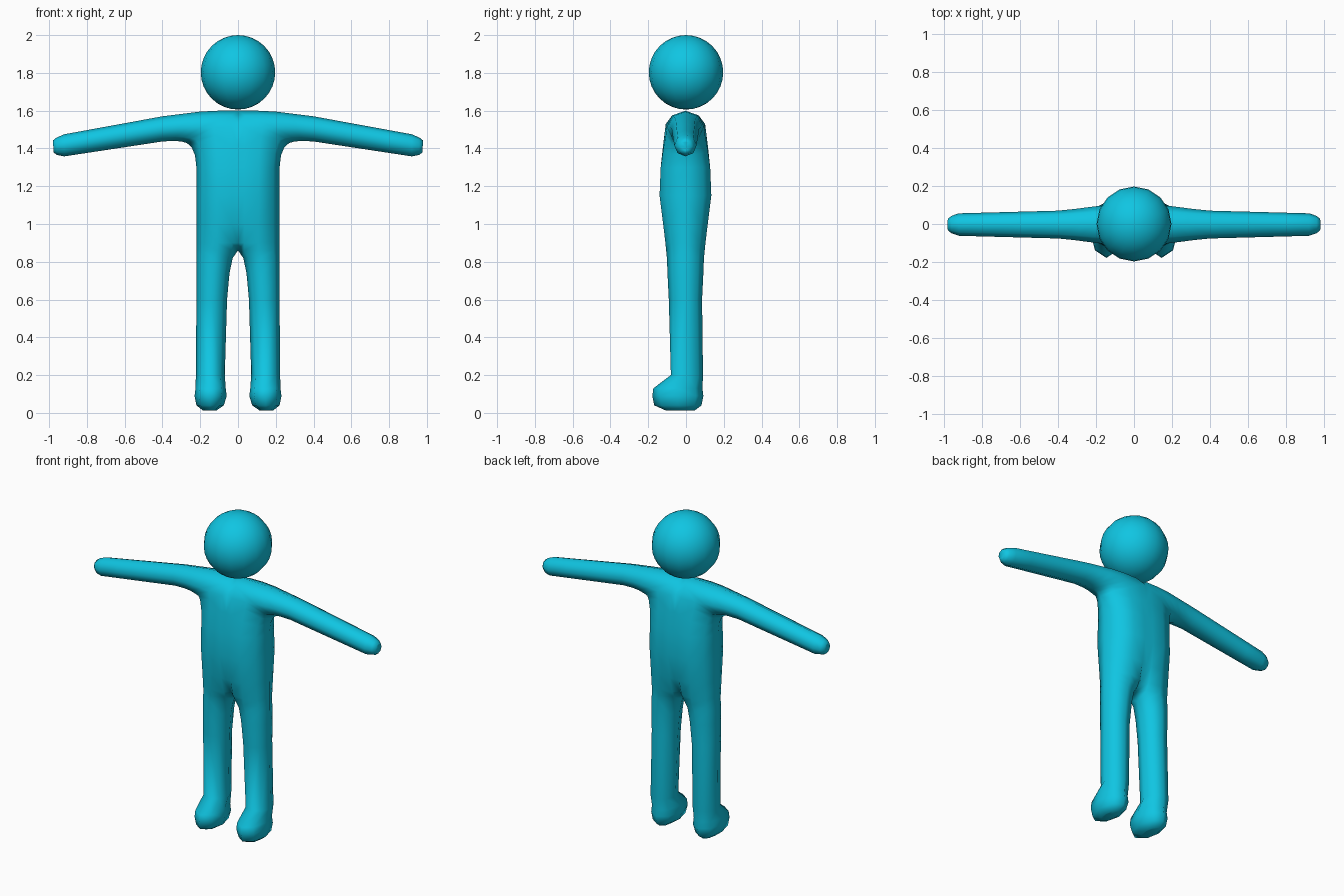
import bpy, bmesh, math

if "Cube" in bpy.data.objects:
    bpy.data.objects.remove(bpy.data.objects["Cube"])

cyan = bpy.data.materials.new("bright cyan")
cyan.diffuse_color = (0.005, 0.56, 0.76, 1)
cyan.use_nodes = True
cyan.node_tree.nodes["Principled BSDF"].inputs["Base Color"].default_value = cyan.diffuse_color

COLUMNS = 5
CROTCH, TOP = 0.86, 1.6

# Level sections of foot, leg and trunk: height, inner x, outer x, half depth
LEVELS = [
    (.012, .115, .185, .075), (.04, .075, .22, .125), (.09, .06, .23, .135),
    (.13, .065, .225, .13), (.2, .07, .223, .085), (.6, .058, .22, .088),
    (.74, .045, .22, .095), (.82, .028, .22, .098), (CROTCH, 0, .22, .102),
    (.9, 0, .22, .106), (1.0, 0, .22, .118), (1.15, 0, .22, .137),
    (1.3, 0, .22, .131),
]
# Sections fanning round the armpit: upper x, z, lower x, z, half depth
SHOULDER = [
    (0, 1.42, .228, 1.365, .118), (0, 1.53, .245, 1.405, .104),
    (0, TOP, .26, 1.42, .1), (.1, TOP, .275, 1.43, .098),
    (.2, 1.595, .3, 1.437, .09), (.28, 1.585, .34, 1.44, .082),
]


def arm_section(x):
    """Straight tapering arm; the last bit rounds off into the hand."""
    f = (x - .4) / .52
    top, bottom = 1.57 - .095 * f, 1.437 - .079 * f
    rounding = max(0, (x - .92) / .06) ** 2
    return (x, top - .022 * rounding, x - .004 * rounding,
            bottom + .03 * rounding, .073 - .014 * f - .027 * rounding)


sections = [(xi, z, xo, z, d) for z, xi, xo, d in LEVELS] + SHOULDER
sections += [arm_section(x) for x in (.4, .6, .8, .92, .96, .98)]
# Close the sole and the fingertip with flattened copies of the end sections
sections = [sections[0][:4] + (0,)] + sections + [sections[-1][:4] + (0,)]


def section_points(section, side, face):
    """Half of one section: side mirrors in x, face picks front or back."""
    xi, zi, xo, zo, depth = section
    # Feet reach forward, shins sit slightly back
    centre_y = -.03 if zi < .02 else -.043 if zi < .15 else .005 if zi < .5 else -.003
    # The inner edge is open where it runs through the middle of the trunk
    openness = 0
    if xi == 0 and zi < TOP:
        openness = min(1, (zi - CROTCH) * 15)
    points = []
    for i in range(COLUMNS):
        a = math.pi * i / (COLUMNS - 1)
        t = (1 - math.cos(a)) / 2
        bulge = math.sin(a)
        if t < 0.5:
            bulge += (1 - bulge) * openness
        points.append((side * (xi + (xo - xi) * t),
                       centre_y + face * depth * bulge,
                       zi + (zo - zi) * t))
    return points


def finish(obj):
    obj.data.materials.append(cyan)
    for p in obj.data.polygons:
        p.use_smooth = True


# Body: front and back sheets on both sides, welded into one skin
bm = bmesh.new()
for side in (1, -1):
    for face in (1, -1):
        grid = [[bm.verts.new(p) for p in section_points(s, side, face)]
                for s in sections]
        for r0, r1 in zip(grid, grid[1:]):
            for i in range(COLUMNS - 1):
                bm.faces.new((r0[i], r0[i + 1], r1[i + 1], r1[i]))
bmesh.ops.remove_doubles(bm, verts=bm.verts[:], dist=0.0005)
bmesh.ops.recalc_face_normals(bm, faces=bm.faces[:])
mesh = bpy.data.meshes.new("body")
bm.to_mesh(mesh)
bm.free()
body = bpy.data.objects.new("body", mesh)
bpy.context.collection.objects.link(body)
finish(body)

# Head: ball resting on the shoulders
bpy.ops.mesh.primitive_uv_sphere_add(segments=16, ring_count=16, radius=0.197,
                                     location=(0, 0, 1.803))
head = bpy.context.object
head.name = "head"
finish(head)
